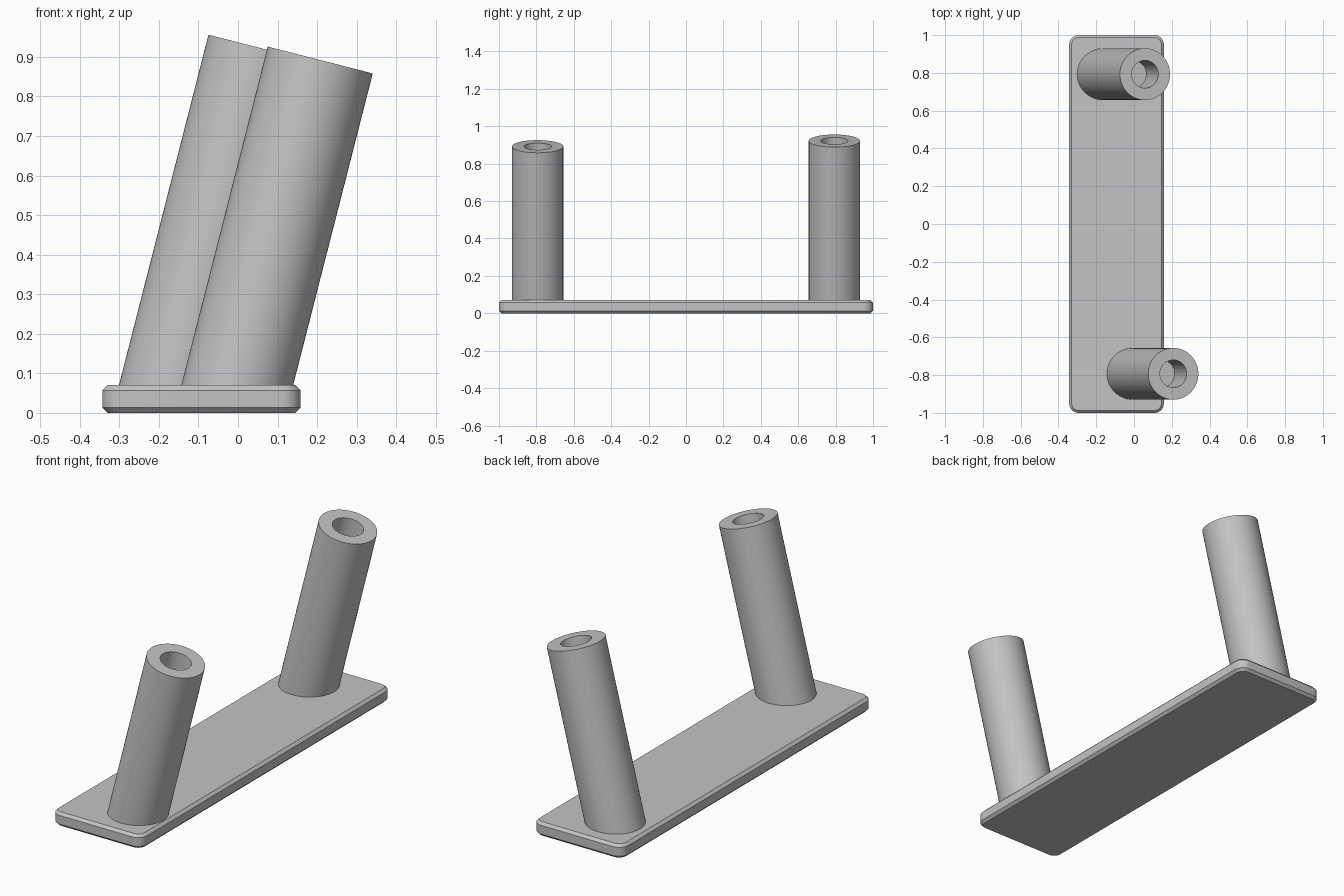
import bpy, bmesh, math
from mathutils import Matrix, Vector

cube = bpy.data.objects.get("Cube")
if cube:
    bpy.data.objects.remove(cube, do_unlink=True)

# Single plain grey
grey = bpy.data.materials.new("plain grey")
grey.use_nodes = True
COLOR = (0.55, 0.55, 0.55, 1)
grey.diffuse_color = COLOR
grey.node_tree.nodes["Principled BSDF"].inputs["Base Color"].default_value = COLOR

TILT = 0.25          # lean of the pegs towards +x, radians
RADIUS, BORE = 0.137, 0.073
BORE_DEPTH = 0.255
SEGMENTS = 64


def finish(name, bm):
    bmesh.ops.recalc_face_normals(bm, faces=bm.faces)
    mesh = bpy.data.meshes.new(name)
    bm.to_mesh(mesh)
    bm.free()
    mesh.materials.append(grey)
    obj = bpy.data.objects.new(name, mesh)
    bpy.context.collection.objects.link(obj)
    bpy.ops.object.select_all(action='DESELECT')
    obj.select_set(True)
    bpy.context.view_layer.objects.active = obj
    bpy.ops.object.shade_smooth_by_angle(angle=math.radians(30))
    return obj


# Base plate: rounded corners, then chamfered top and bottom rims
def base_plate(x0, x1, half_y, height, corner, chamfer):
    bm = bmesh.new()
    bmesh.ops.create_cube(bm, size=1)
    for v in bm.verts:
        v.co = ((x0 + x1) / 2 + v.co.x * (x1 - x0), v.co.y * 2 * half_y, (v.co.z + 0.5) * height)
    uprights = [e for e in bm.edges if abs(e.verts[0].co.z - e.verts[1].co.z) > height / 2]
    bmesh.ops.bevel(bm, geom=uprights, offset=corner, segments=8, profile=0.5, affect='EDGES')
    rims = [e for e in bm.edges if abs(e.verts[0].co.z - e.verts[1].co.z) < 1e-5]
    bmesh.ops.bevel(bm, geom=rims, offset=chamfer, segments=1, affect='EDGES')
    return finish("base_plate", bm)


# Leaning peg with a blind hole: a closed profile turned about its own axis
def peg(name, top, foot_z):
    length = (top.z - foot_z) / math.cos(TILT)
    profile = [(0, -length), (RADIUS, -length), (RADIUS, 0),
               (BORE, 0), (BORE, -BORE_DEPTH), (0, -BORE_DEPTH)]
    bm = bmesh.new()
    verts = [bm.verts.new((r, 0, z)) for r, z in profile]
    edges = [bm.edges.new(pair) for pair in zip(verts, verts[1:])]
    bmesh.ops.spin(bm, geom=verts + edges, cent=(0, 0, 0), axis=(0, 0, 1),
                   angle=math.tau, steps=SEGMENTS)
    bmesh.ops.remove_doubles(bm, verts=bm.verts, dist=1e-5)
    bm.transform(Matrix.Translation(top) @ Matrix.Rotation(TILT, 4, 'Y'))
    return finish(name, bm)


base_plate(-0.343, 0.158, 1.0, 0.07, 0.05, 0.013)
peg("front_peg", Vector((0.208, -0.793, 0.892)), 0.035)
peg("back_peg", Vector((0.058, 0.793, 0.922)), 0.035)
